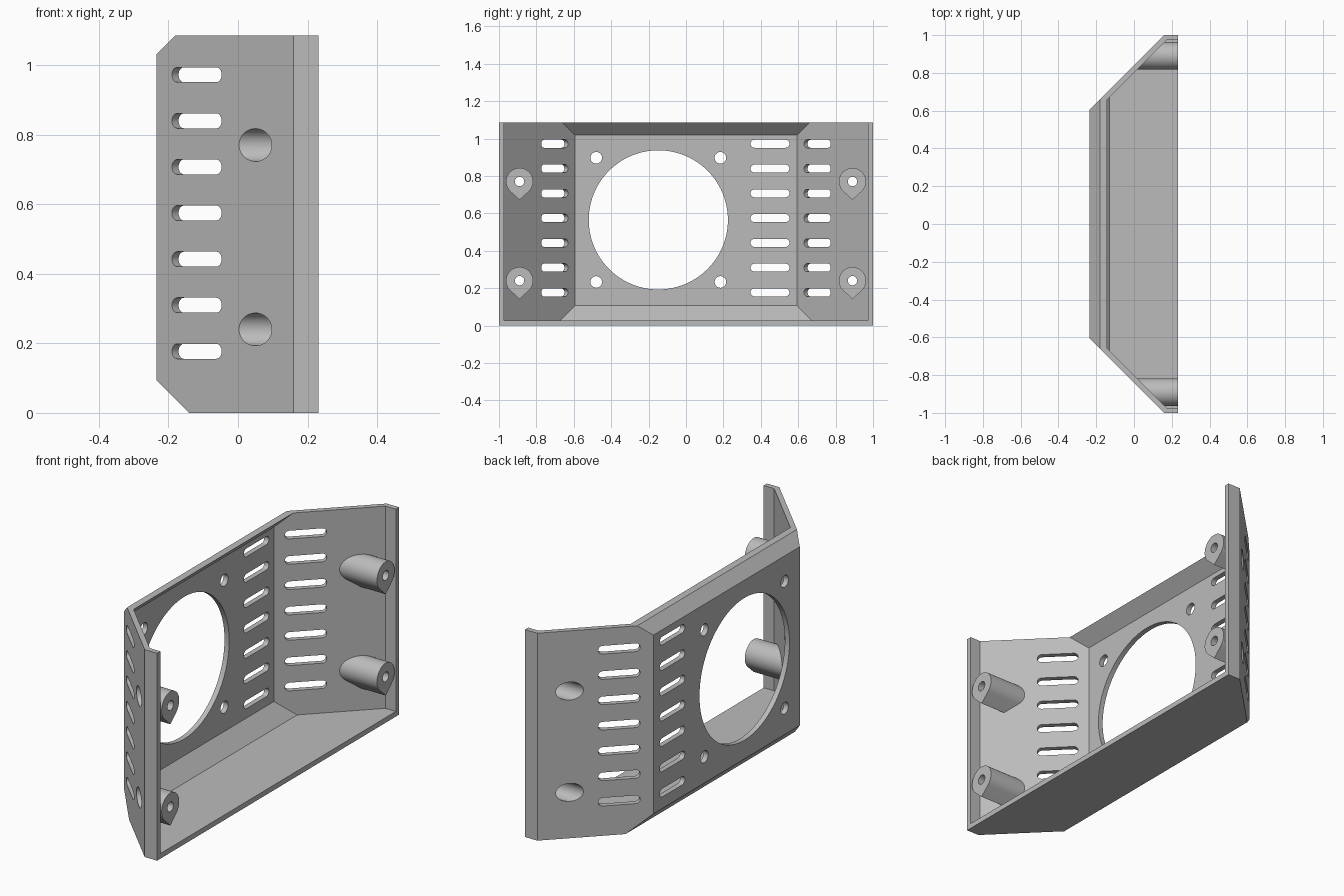
import bpy, bmesh
from math import sin, cos, pi, radians, sqrt
from mathutils import Matrix, Vector

cube = bpy.data.objects.get("Cube")
if cube:
    bpy.data.objects.remove(cube, do_unlink=True)

WALL = 0.027
HEIGHT = 1.085
FRONT_X, BACK_X = 0.232, -0.235
SLANT = 0.84                       # side walls lie on |y| - x = SLANT
POST_Y, POST_Z = 0.89, (0.24, 0.77)

grey = bpy.data.materials.new("grey plastic")
grey.use_nodes = True
colour = (0.5, 0.5, 0.5, 1)
grey.diffuse_color = colour
grey.node_tree.nodes["Principled BSDF"].inputs["Base Color"].default_value = colour


def make_object(name, bm):
    bmesh.ops.recalc_face_normals(bm, faces=bm.faces)
    mesh = bpy.data.meshes.new(name)
    bm.to_mesh(mesh)
    bm.free()
    mesh.materials.append(grey)
    obj = bpy.data.objects.new(name, mesh)
    bpy.context.collection.objects.link(obj)
    return obj


def slice_off(bm, point, normal):
    """Remove everything on the normal side of a plane and cap the cut."""
    geom = bm.verts[:] + bm.edges[:] + bm.faces[:]
    cut = bmesh.ops.bisect_plane(bm, geom=geom, plane_co=point,
                                 plane_no=normal, clear_outer=True)
    edges = [e for e in cut["geom_cut"] if isinstance(e, bmesh.types.BMEdge)]
    if edges:
        bmesh.ops.edgeloop_fill(bm, edges=edges)


def shell(name, t, front, top):
    """Faceted solid inset by t; front and top are its open limits."""
    bm = bmesh.new()
    bmesh.ops.create_cube(bm, size=6)
    d = t * sqrt(2)
    planes = [
        ((BACK_X + t, 0, 0), (-1, 0, 0)), ((front, 0, 0), (1, 0, 0)),
        ((0, 0, t), (0, 0, -1)), ((0, 0, top), (0, 0, 1)),
        ((-0.14 + d, 0, 0), (-1, 0, -1)),               # lower chamfer
        ((0, 0, HEIGHT + 0.18 - d), (-1, 0, 1)),        # upper chamfer
    ]
    for s in (-1, 1):
        planes.append(((0, s * (1 - t), 0), (0, s, 0)))
        planes.append(((0, s * (SLANT - d), 0), (-1, s, 0)))
    for point, normal in planes:
        slice_off(bm, Vector(point), Vector(normal).normalized())
    return make_object(name, bm)


def frame(origin, turn=0):
    """Drawing plane: local x along the wall, y up, z into the housing."""
    axes = Matrix(((0, 0, 1), (1, 0, 0), (0, 1, 0))).to_4x4()
    return Matrix.Translation(origin) @ Matrix.Rotation(turn, 4, "Z") @ axes


def prism(bm, outline, matrix, start, end):
    verts = [bm.verts.new(matrix @ Vector((u, v, start))) for u, v in outline]
    face = bm.faces.new(verts)
    ext = bmesh.ops.extrude_face_region(bm, geom=[face])["geom"]
    move = matrix.to_3x3() @ Vector((0, 0, end - start))
    bmesh.ops.translate(bm, vec=move,
                        verts=[v for v in ext if isinstance(v, bmesh.types.BMVert)])


def circle(r, n=48):
    return [(r * cos(2 * pi * i / n), r * sin(2 * pi * i / n)) for i in range(n)]


def slot(length, r, n=12):
    half = length / 2 - r
    arc = [(i / n - 0.5) * pi for i in range(n + 1)]
    return ([(half + r * cos(a), r * sin(a)) for a in arc] +
            [(-half - r * cos(a), -r * sin(a)) for a in arc])


def teardrop(r, tip, n=48):
    arc = [radians(-45) + radians(270) * i / n for i in range(n + 1)]
    return [(r * cos(a), r * sin(a)) for a in arc] + [(0, -tip)]


def combine(target, tool, operation):
    mod = target.modifiers.new(operation.lower(), "BOOLEAN")
    mod.operation, mod.object, mod.solver = operation, tool, "EXACT"
    bpy.context.view_layer.objects.active = target
    bpy.ops.object.modifier_apply(modifier=mod.name)
    bpy.data.objects.remove(tool, do_unlink=True)


# Housing: hollow faceted tray, open at the front and top
housing = shell("fan_housing", 0, FRONT_X, HEIGHT)
combine(housing, shell("cavity", WALL, 1, 2), "DIFFERENCE")

# Mounting posts, trimmed inside the slanted walls
for s in (-1, 1):
    for z in POST_Z:
        bm = bmesh.new()
        prism(bm, teardrop(0.0725, 0.098), frame((0, s * POST_Y, z)), -0.15, FRONT_X)
        slice_off(bm, Vector((0, s * (SLANT - 0.02), 0)),
                  Vector((-1, s, 0)).normalized())
        combine(housing, make_object("post", bm), "UNION")

# Vent slots, fan opening and fan screw holes
bm = bmesh.new()
for i in range(7):
    z = 0.177 + 0.1325 * i
    prism(bm, slot(0.208, 0.0215), frame((BACK_X, 0.449, z)), -0.06, 0.08)
    for s in (-1, 1):
        wall = frame((-0.1185, s * 0.7215, z), -s * pi / 4)
        prism(bm, slot(0.202, 0.0215), wall, -0.06, 0.08)
FAN_Y, FAN_Z = -0.148, 0.565
prism(bm, circle(0.372, 96), frame((BACK_X, FAN_Y, FAN_Z)), -0.06, 0.08)
for dy in (-0.332, 0.332):
    for dz in (-0.332, 0.332):
        prism(bm, circle(0.031), frame((BACK_X, FAN_Y + dy, FAN_Z + dz)), -0.06, 0.08)
combine(housing, make_object("openings", bm), "DIFFERENCE")

# Screw-head recesses from behind, then screw holes through the posts
for radius, start, end in ((0.047, -0.1, 0.17), (0.025, 0.1, 0.4)):
    bm = bmesh.new()
    for s in (-1, 1):
        for z in POST_Z:
            prism(bm, circle(radius), frame((0, s * POST_Y, z)), start, end)
    combine(housing, make_object("screw_holes", bm), "DIFFERENCE")

# Smooth round walls, crisp folds
bpy.ops.object.select_all(action="DESELECT")
housing.select_set(True)
bpy.context.view_layer.objects.active = housing
bpy.ops.object.shade_smooth_by_angle(angle=radians(30))
